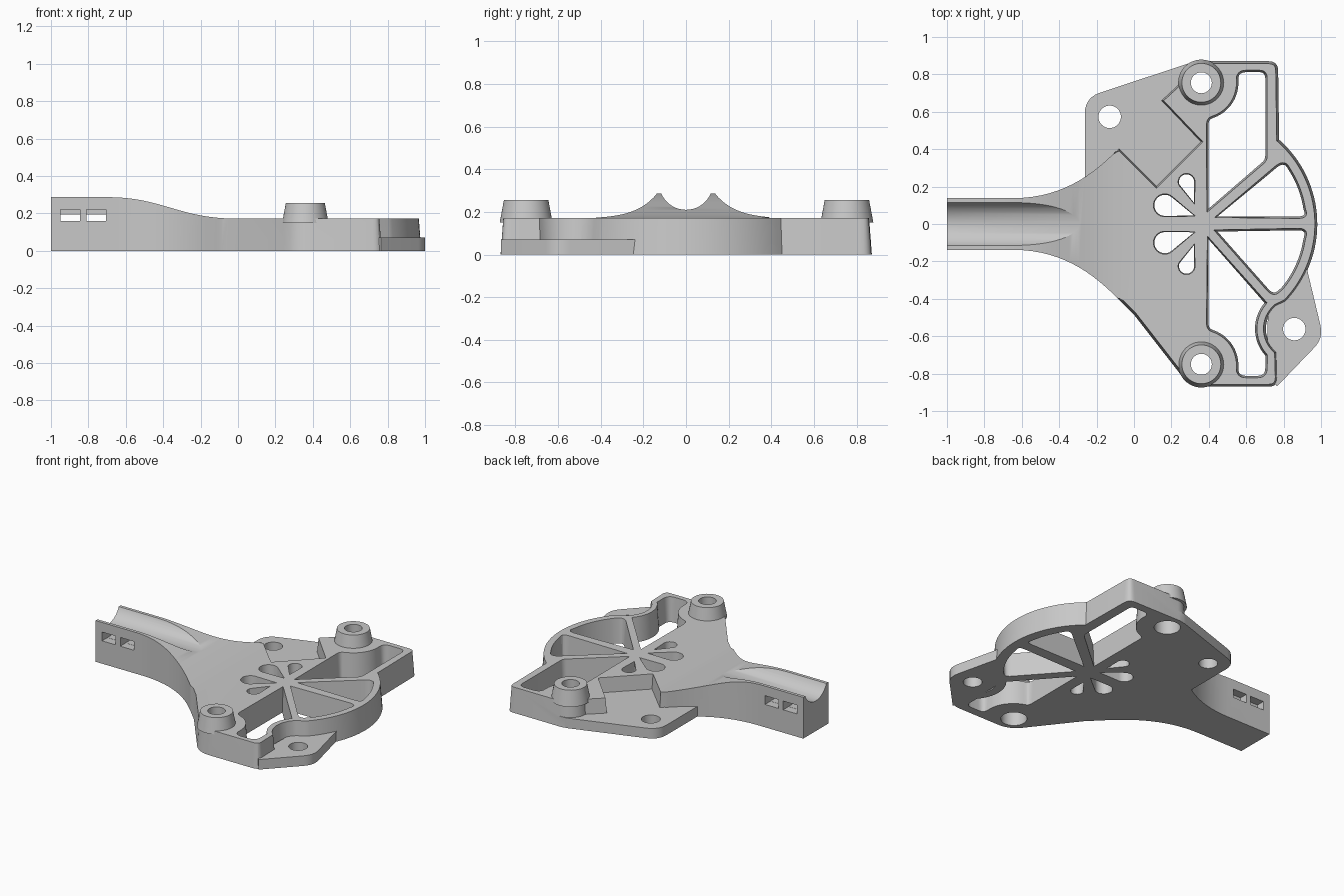
import bpy, bmesh
from math import sin, cos, radians, pi
from mathutils import Vector, Matrix
from mathutils.geometry import interpolate_bezier

cube = bpy.data.objects.get("Cube")
if cube:
    bpy.data.objects.remove(cube)

grey = bpy.data.materials.new("plain_grey")
grey.use_nodes = True
grey.diffuse_color = (0.58, 0.58, 0.58, 1)
grey.node_tree.nodes["Principled BSDF"].inputs["Base Color"].default_value = (0.58, 0.58, 0.58, 1)


def arc(cx, cy, r, a0, a1, n=12):
    steps = [radians(a0 + (a1 - a0) * i / n) for i in range(n + 1)]
    return [(cx + r * cos(a), cy + r * sin(a)) for a in steps]


def bezier(a, b, c, d, n=20):
    return [(p[0], p[1]) for p in interpolate_bezier(Vector(a), Vector(b), Vector(c), Vector(d), n)]


def rounded(pts):
    """Corners given as (x, y, t) are rounded off over the length t."""
    out = []
    for i, p in enumerate(pts):
        here = Vector(p[:2])
        if len(p) == 2:
            out.append(here)
            continue
        before = Vector(pts[i - 1][:2]) - here
        after = Vector(pts[(i + 1) % len(pts)][:2]) - here
        a = here + before.normalized() * min(p[2], before.length * 0.48)
        b = here + after.normalized() * min(p[2], after.length * 0.48)
        for k in range(7):
            s = k / 6
            out.append(a * (1 - s) ** 2 + here * 2 * s * (1 - s) + b * s * s)
    return [p for i, p in enumerate(out) if (p - out[i - 1]).length > 0.001]


def grown(pts, amount, start):
    """Offset a counterclockwise outline outward where x is past start."""
    out = []
    for i, p in enumerate(pts):
        d0 = (p - pts[i - 1]).normalized()
        d1 = (pts[(i + 1) % len(pts)] - p).normalized()
        n0, n1 = Vector((d0.y, -d0.x)), Vector((d1.y, -d1.x))
        m = (n0 + n1) / max(0.4, 1 + n0.dot(n1))
        out.append(p + m * amount if p.x > start else p.copy())
    return out


def finish(bm, name):
    mesh = bpy.data.meshes.new(name)
    bm.to_mesh(mesh)
    bm.free()
    mesh.materials.append(grey)
    ob = bpy.data.objects.new(name, mesh)
    bpy.context.collection.objects.link(ob)
    return ob


def prism(name, pts, z0, z1, grow=0, start=-9):
    """Upright solid on a counterclockwise outline, its top grown or shrunk."""
    low = rounded(pts)
    high = grown(low, grow, start)
    bm = bmesh.new()
    a = [bm.verts.new((p.x, p.y, z0)) for p in low]
    b = [bm.verts.new((p.x, p.y, z1)) for p in high]
    bm.faces.new(a[::-1])
    bm.faces.new(b)
    for i in range(len(a)):
        j = (i + 1) % len(a)
        bm.faces.new((a[i], a[j], b[j], b[i]))
    return finish(bm, name)


def cone(name, x, y, z0, z1, r0, r1):
    bm = bmesh.new()
    bmesh.ops.create_cone(bm, cap_ends=True, segments=48, radius1=r0, radius2=r1, depth=z1 - z0,
                          matrix=Matrix.Translation((x, y, (z0 + z1) / 2)))
    return finish(bm, name)


def box(name, x0, x1, y0, y1, z0, z1):
    return prism(name, [(x0, y0), (x1, y0), (x1, y1), (x0, y1)], z0, z1)


def combine(target, tool, operation="DIFFERENCE"):
    """Apply a boolean, trying the next solver if the body's ends get lost."""
    bpy.context.view_layer.update()
    bpy.context.view_layer.objects.active = target
    before = target.data.copy()
    for solver in ("EXACT", "MANIFOLD"):
        mod = target.modifiers.new(operation.lower(), "BOOLEAN")
        mod.operation, mod.solver, mod.object = operation, solver, tool
        bpy.ops.object.modifier_apply(modifier=mod.name)
        xs = [v.co.x for v in target.data.vertices]
        if xs and min(xs) < -0.99 and max(xs) > 0.9:
            break
        target.data = before.copy()
    bpy.data.meshes.remove(before)
    bpy.data.objects.remove(tool)


def flip(pts):
    return [(p[0], -p[1], *p[2:]) for p in pts][::-1]


# Main body outline: arm, flared front, rim and notched back
flare = bezier((-0.65, -0.138), (-0.3, -0.138), (-0.13, -0.36), (0, -0.485))
back_flare = flip([p for p in flare if p[0] < -0.1])
outline = ([(-1, -0.138)] + flare
           + [(0.30, -0.87, 0.09), (0.77, -0.87, 0.05)]
           + arc(0.86, -0.56, 0.155, 232, 130)
           + arc(0.38, 0, 0.6, -44, 48.7, 32)
           + [(0.77, 0.87, 0.05)] + arc(0.36, 0.755, 0.117, 90, 180)
           + [(0.14, 0.66), (0.35, 0.44), (0.12, 0.21), (-0.08, 0.41)]
           + back_flare + [(-1, 0.138)])
body = prism("mount_body", outline, 0, 0.29, -0.022, -0.085)

# Raised arm easing down to the plate
above = ([(-1.2, 0.287)] + bezier((-0.7, 0.287), (-0.4, 0.287), (-0.32, 0.172), (0, 0.172), 24)
         + [(1.2, 0.172), (1.2, 0.5), (-1.2, 0.5)])
cutter = prism("top_cutter", above, -1.2, 1.2)
cutter.rotation_euler.x = pi / 2
combine(body, cutter)

# Rounded channel along the arm
channel = cone("channel_cutter", 0, 0, -0.5, 0.5, 0.126, 0.126)
channel.rotation_euler.y = pi / 2
channel.location = (-0.72, 0, 0.336)
combine(body, channel)

# Strap slots through the arm, below the channel
for x0, x1 in ((-0.95, -0.845), (-0.81, -0.705)):
    combine(body, box("strap_slot", x0, x1, -0.3, 0.3, 0.16, 0.195))
    for y in (-0.13, 0.13):
        combine(body, box("strap_slot_mouth", x0, x1, y - 0.05, y + 0.05, 0.159, 0.22))

# Thin mounting ears
back_ear = [(-0.263, 0.18), (0.1, 0.12), (0.37, 0.42), (0.37, 0.868), (0.32, 0.868, 0.03),
            (-0.263, 0.675, 0.085)]
front_ear = [(0.71, -0.8), (0.765, -0.868), (1.013, -0.61, 0.07), (0.92, -0.22), (0.72, -0.25)]
combine(body, prism("back_ear", back_ear, 0, 0.07), "UNION")
combine(body, prism("front_ear", front_ear, 0, 0.07), "UNION")

# Tapered screw bosses
for y in (-0.75, 0.755):
    combine(body, cone("screw_boss", 0.36, y, 0.15, 0.257, 0.124, 0.104), "UNION")

# Large pockets beside the bosses and between the spokes
back_pocket = ([(0.40, 0.085), (0.70, 0.345, 0.02), (0.70, 0.81, 0.03), (0.56, 0.81, 0.04)]
               + arc(0.36, 0.755, 0.2, -5, -70) + [(0.40, 0.555, 0.03)])
front_pocket = ([(0.40, -0.085), (0.40, -0.555, 0.03)] + arc(0.36, -0.755, 0.2, 70, 5)
                + [(0.56, -0.81, 0.04), (0.70, -0.81, 0.04)]
                + arc(0.86, -0.56, 0.215, 222, 140))
back_sector = ([(0.45, 0.042), (0.915, 0.042, 0.04)] + arc(0.38, 0, 0.53, 9, 31)
               + [(0.80, 0.33, 0.05)])
front_sector = ([(0.45, -0.042), (0.745, -0.375, 0.04)] + arc(0.38, 0, 0.53, -40, -9)
                + [(0.915, -0.035, 0.04)])
for pts in (back_pocket, front_pocket, back_sector, front_sector):
    combine(body, prism("pocket_cutter", pts, -0.03, 0.2, 0.014))

# Small petal openings around the hub
petals = ([(0.32, 0.045)] + arc(0.165, 0.1, 0.056, 45, 265),
          [(0.32, 0.115)] + arc(0.281, 0.225, 0.04, 0, 200))
for petal in petals:
    for pts in (petal, flip(petal)):
        combine(body, prism("petal_cutter", pts, -0.03, 0.2, 0.006))

# Screw holes, wider below the bosses
for x, y in ((-0.13, 0.573), (0.857, -0.562)):
    combine(body, cone("ear_hole", x, y, -0.1, 0.2, 0.06, 0.06))
for y in (-0.75, 0.755):
    combine(body, cone("boss_hole", 0.36, y, -0.1, 0.4, 0.056, 0.056))
    combine(body, cone("boss_recess", 0.36, y, -0.1, 0.12, 0.083, 0.083))

# Smooth curved walls, sharp edges
bpy.ops.object.select_all(action="DESELECT")
body.select_set(True)
bpy.context.view_layer.objects.active = body
bpy.ops.object.shade_smooth_by_angle(angle=radians(25))
